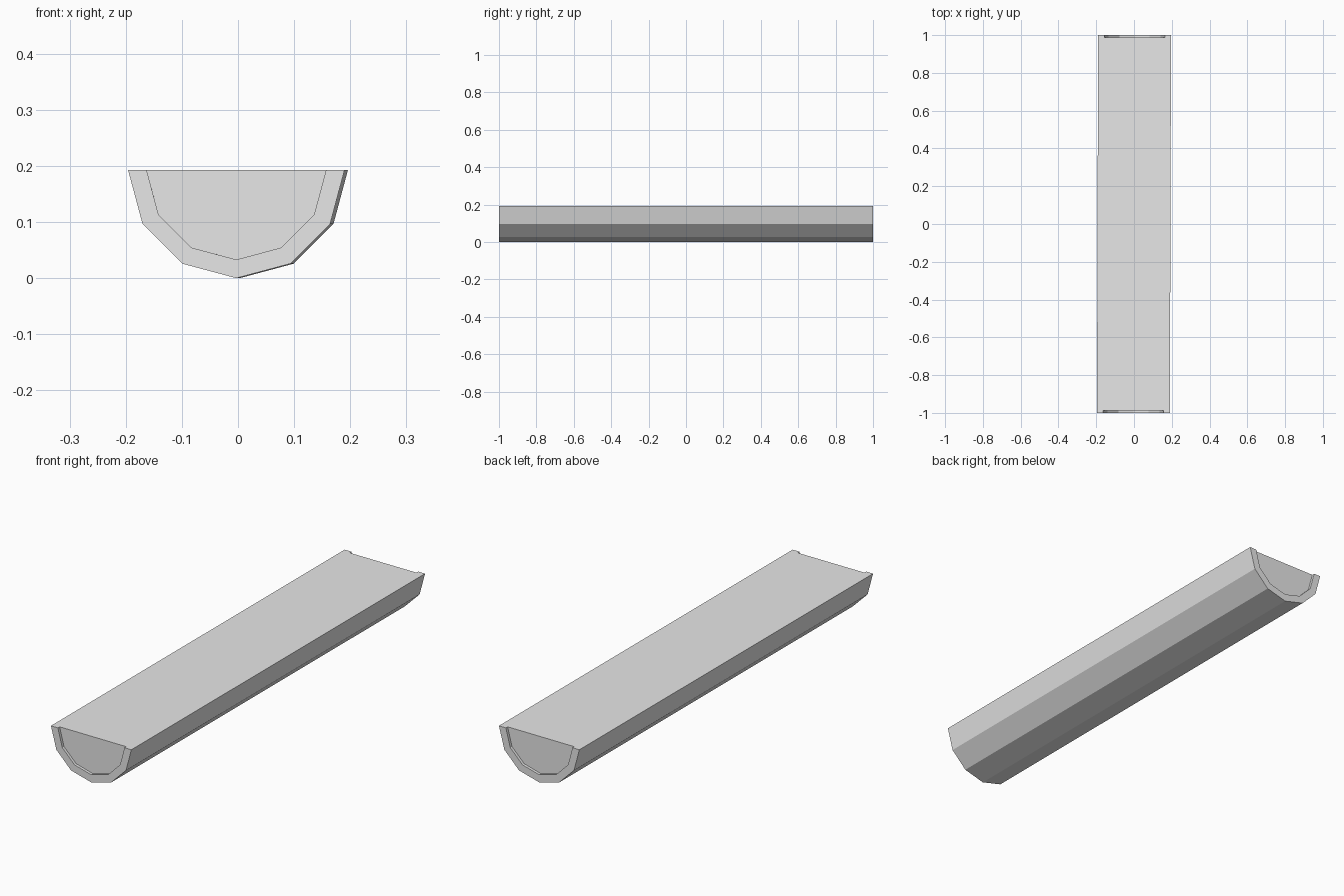
import bpy
import bmesh
from math import cos, sin, pi

if "Cube" in bpy.data.objects:
    bpy.data.objects.remove(bpy.data.objects["Cube"], do_unlink=True)

RADIUS, INNER, HALF, RECESS, SIDES = 0.193, 0.16, 1.0, 0.012, 6

grey = bpy.data.materials.new("light_grey")
grey.use_nodes = True
colour = (0.8, 0.8, 0.8, 1.0)
grey.diffuse_color = colour
grey.node_tree.nodes["Principled BSDF"].inputs["Base Color"].default_value = colour

bm = bmesh.new()


def half_ring(radius, y):
    """Lower half circle, from the left rim to the right rim."""
    angles = [pi * i / SIDES for i in range(SIDES + 1)]
    return [bm.verts.new((radius * cos(a), y, RADIUS - radius * sin(a))) for a in angles]


def strip(a, b):
    for i in range(SIDES):
        bm.faces.new((a[i], a[i + 1], b[i + 1], b[i]))


# End rims with a shallow recessed panel, open at the top
outers, rims, panels = [], [], []
for side in (-1, 1):
    outer = half_ring(RADIUS, side * HALF)
    rim = half_ring(INNER, side * HALF)
    panel = half_ring(INNER, side * (HALF - RECESS))
    strip(outer, rim)
    strip(rim, panel)
    bm.faces.new(panel)
    outers.append(outer)
    rims.append(rim)
    panels.append(panel)

# Faceted underside
strip(outers[0], outers[1])

# Flat top: centre plate and the two edge strips beside it
bm.faces.new((panels[0][0], panels[1][0], panels[1][-1], panels[0][-1]))
for k in (0, -1):
    bm.faces.new((outers[0][k], outers[1][k], rims[1][k],
                  panels[1][k], panels[0][k], rims[0][k]))

bmesh.ops.recalc_face_normals(bm, faces=bm.faces)
mesh = bpy.data.meshes.new("half_round_beam")
bm.to_mesh(mesh)
bm.free()
mesh.materials.append(grey)

beam = bpy.data.objects.new("half_round_beam", mesh)
beam.rotation_euler.z = -0.003
bpy.context.collection.objects.link(beam)
